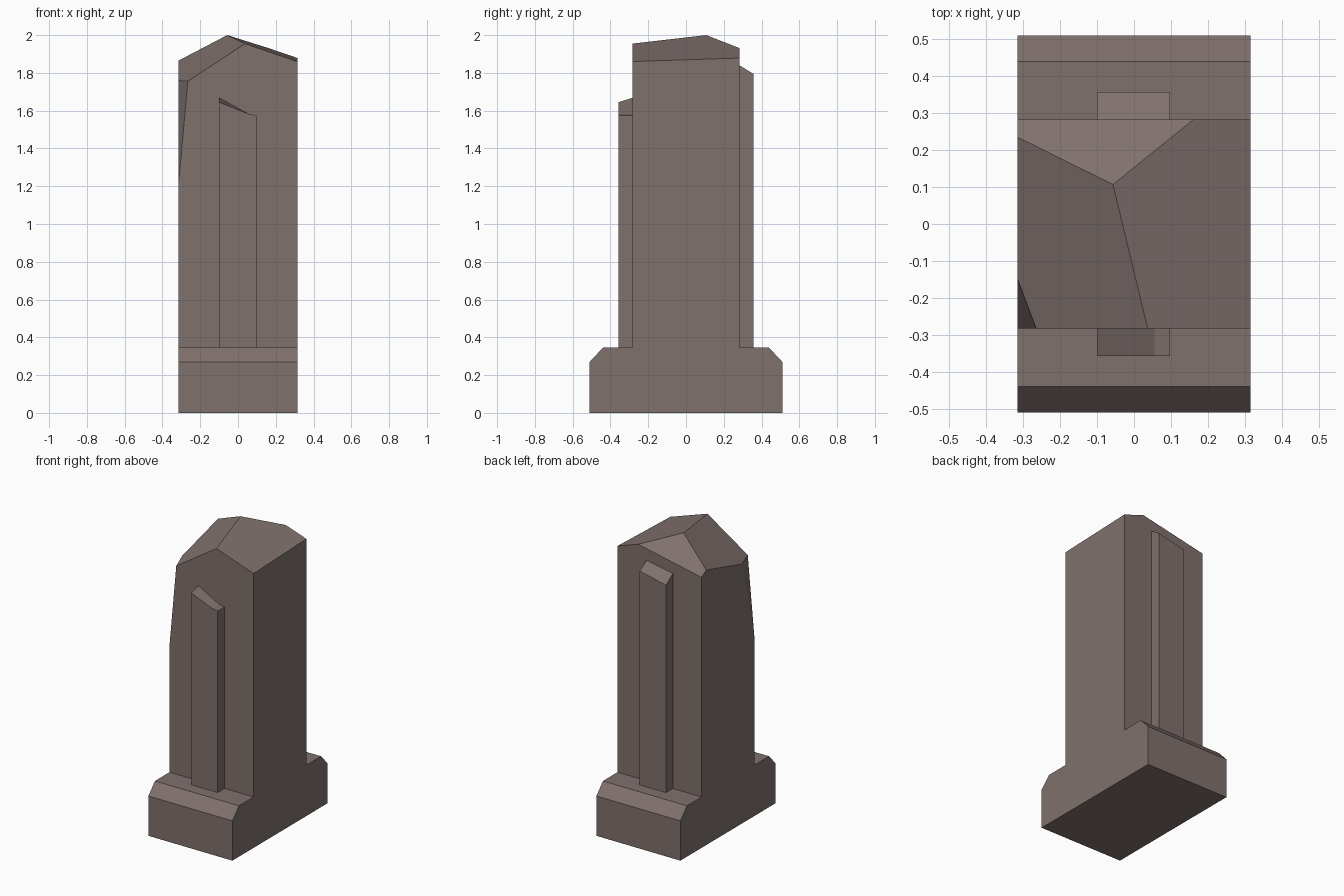
import bpy, bmesh
from mathutils import Vector

if "Cube" in bpy.data.objects:
    bpy.data.objects.remove(bpy.data.objects["Cube"])

stone = bpy.data.materials.new("grey brown stone")
stone.diffuse_color = (0.215, 0.165, 0.152, 1)
stone.use_nodes = True
stone.node_tree.nodes["Principled BSDF"].inputs["Base Color"].default_value = stone.diffuse_color


def finish(bm, name):
    bmesh.ops.recalc_face_normals(bm, faces=bm.faces[:])
    mesh = bpy.data.meshes.new(name)
    bm.to_mesh(mesh)
    bm.free()
    mesh.materials.append(stone)
    obj = bpy.data.objects.new(name, mesh)
    bpy.context.collection.objects.link(obj)


def loft(bm, a, b):
    """Solid between two matching outlines."""
    va, vb = [bm.verts.new(p) for p in a], [bm.verts.new(p) for p in b]
    bm.faces.new(va)
    bm.faces.new(vb[::-1])
    n = len(va)
    for i in range(n):
        j = (i + 1) % n
        bm.faces.new((va[i], vb[i], vb[j], va[j]))


# Pedestal and shaft: one stepped profile extruded across x
W, D = 0.315, 0.283
half = [(0.51, 0), (0.51, 0.27), (0.44, 0.345), (D, 0.345), (D, 2.3)]
profile = half + [(-y, z) for y, z in reversed(half)]
bm = bmesh.new()
loft(bm, [(-W, y, z) for y, z in profile], [(W, y, z) for y, z in profile])

# Chiselled top: slice with planes, each given by three points
apex = (-0.057, 0.107, 2.0)
ridge = (0.037, -D, 1.955)
chip = (-0.265, -D, 1.756)
cuts = [
    (apex, ridge, chip),                                   # left slope
    (apex, ridge, (W, -D, 1.86)),                          # right slope
    (apex, (-W, 0.235, 1.865), (0.165, D, 1.932)),         # back slope
    (chip, (-W, -0.15, 1.758), (-W, -D, 1.21)),            # corner chip
]
for pts in cuts:
    p, q, r = map(Vector, pts)
    n = (q - p).cross(r - p).normalized()
    if n.z < 0:
        n = -n
    res = bmesh.ops.bisect_plane(bm, geom=bm.verts[:] + bm.edges[:] + bm.faces[:],
                                 dist=1e-5, plane_co=p, plane_no=n, clear_outer=True)
    rim = [e for e in bm.edges if e.is_boundary]
    bmesh.ops.holes_fill(bm, edges=rim, sides=0)
finish(bm, "monument_shaft")


# Raised strips: vertical slabs with uneven broken tops, (x, outer z, inner z)
def strip(name, side, tops):
    bm = bmesh.new()
    x0, x1 = tops[0][0], tops[-1][0]
    rings = []
    for y, k in ((side * 0.357, 1), (side * D, 2)):
        rings.append([(x1, y, 0.345), (x0, y, 0.345)] + [(t[0], y, t[k]) for t in tops])
    loft(bm, *rings)
    finish(bm, name)


strip("front_strip", -1, [(-0.1, 1.645, 1.668), (0.055, 1.583, 1.583), (0.097, 1.575, 1.575)])
strip("back_strip", 1, [(-0.1, 1.752, 1.803), (0.097, 1.795, 1.84)])
